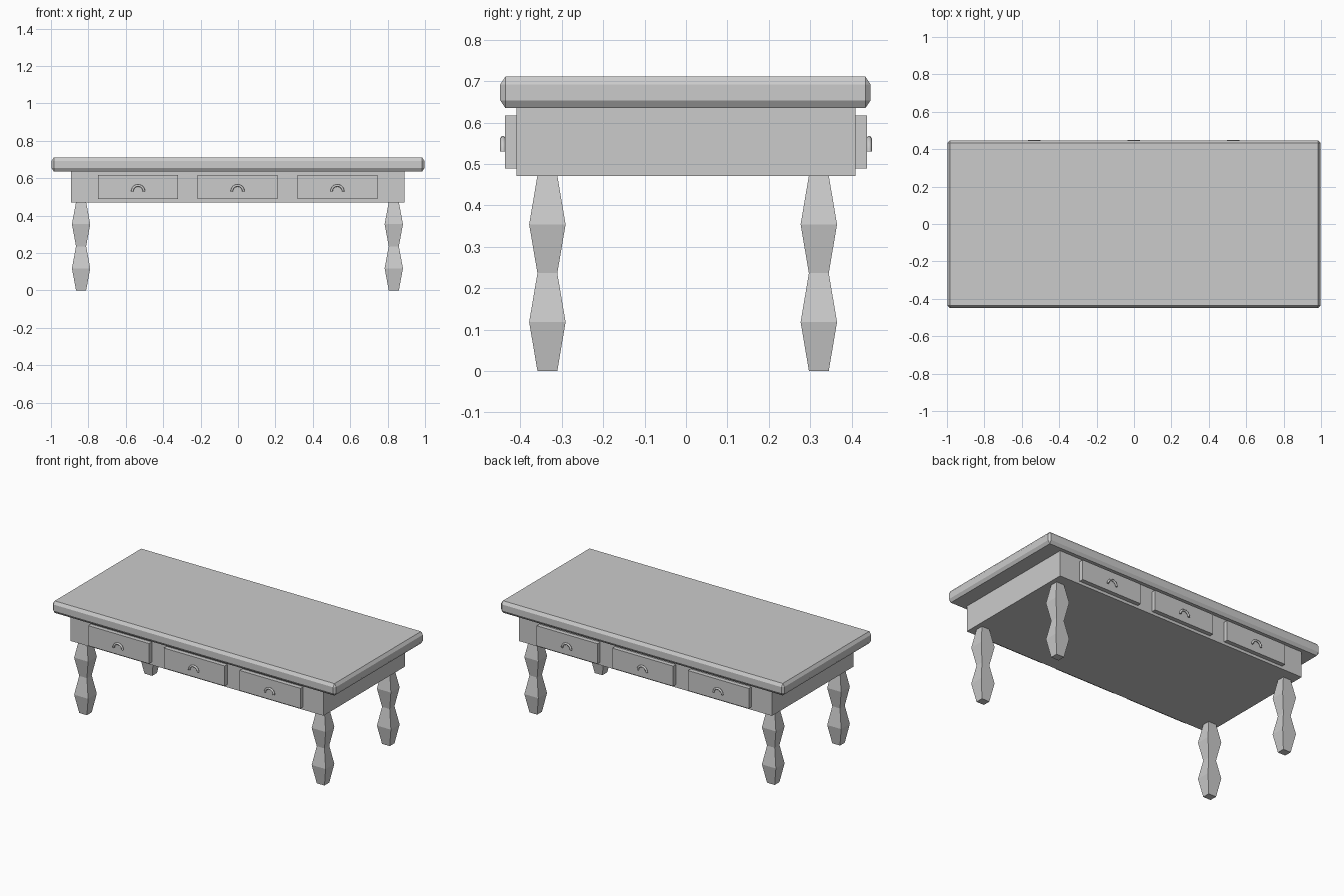
import bpy, bmesh, math
from mathutils import Matrix, Vector

old = bpy.data.objects.get("Cube")
if old:
    bpy.data.objects.remove(old, do_unlink=True)

# One plain grey for the whole table
GREY = (0.6, 0.6, 0.6, 1)
grey = bpy.data.materials.new("plain grey")
grey.diffuse_color = GREY
grey.use_nodes = True
grey.node_tree.nodes["Principled BSDF"].inputs["Base Color"].default_value = GREY


def finish(bm, name):
    bmesh.ops.recalc_face_normals(bm, faces=bm.faces)
    mesh = bpy.data.meshes.new(name)
    bm.to_mesh(mesh)
    bm.free()
    mesh.materials.append(grey)
    obj = bpy.data.objects.new(name, mesh)
    bpy.context.collection.objects.link(obj)
    return obj


def box(name, low, high, chamfer=0, stretch=1):
    """Box between two corners; stretch makes its chamfer taller than wide."""
    low, high = Vector(low), Vector(high)
    size = high - low
    size.z /= stretch
    bm = bmesh.new()
    bmesh.ops.create_cube(bm, size=1)
    bmesh.ops.scale(bm, vec=size, verts=bm.verts)
    if chamfer:
        bmesh.ops.bevel(bm, geom=bm.edges[:], offset=chamfer,
                        segments=1, affect='EDGES')
    bmesh.ops.scale(bm, vec=(1, 1, stretch), verts=bm.verts)
    bmesh.ops.translate(bm, vec=(low + high) / 2, verts=bm.verts)
    return finish(bm, name)


def leg(name, x, y):
    """Square leg with two diamond-shaped swellings."""
    bm = bmesh.new()
    rings = []
    for i in range(5):
        hx, hy = (0.049, 0.044) if i % 2 else (0.027, 0.024)
        rings.append([bm.verts.new((x + sx * hx, y + sy * hy, i * 0.118))
                      for sx, sy in ((-1, -1), (1, -1), (1, 1), (-1, 1))])
    for a, b in zip(rings, rings[1:]):
        for k in range(4):
            n = (k + 1) % 4
            bm.faces.new((a[k], a[n], b[n], b[k]))
    bm.faces.new(rings[0])
    bm.faces.new(rings[-1])
    return finish(bm, name)


def handle(name, x, y, z, radius=0.031, tube=0.0065, steps=12, sides=8):
    """Upright half ring."""
    bm = bmesh.new()
    rings = []
    for i in range(steps + 1):
        a = math.pi * i / steps
        ring = []
        for k in range(sides):
            t = math.tau * k / sides
            r = radius + tube * math.cos(t)
            ring.append(bm.verts.new((x + r * math.cos(a),
                                      y + tube * math.sin(t),
                                      z + r * math.sin(a))))
        rings.append(ring)
    for a, b in zip(rings, rings[1:]):
        for k in range(sides):
            n = (k + 1) % sides
            bm.faces.new((a[k], a[n], b[n], b[k]))
    bm.faces.new(rings[0])
    bm.faces.new(rings[-1])
    obj = finish(bm, name)
    obj.data.shade_smooth()
    obj.data.set_sharp_from_angle(angle=math.radians(50))
    return obj


# Top slab and body
box("table_top", (-0.997, -0.449, 0.635), (0.997, 0.446, 0.711), 0.0125, 1.5)
box("body", (-0.892, -0.41, 0.471), (0.889, 0.41, 0.637))

# Legs
for side, x in (("right", -0.839), ("left", 0.833)):
    for end, y in (("front", -0.335), ("back", 0.321)):
        leg(f"{end}_{side}_leg", x, y)

# Drawers with handles on both long sides
for end, s in (("front", -1), ("back", 1)):
    for place, x in (("right", -0.534), ("middle", -0.002), ("left", 0.531)):
        ys = sorted((s * 0.40, s * 0.437))
        box(f"{end}_{place}_drawer", (x - 0.214, ys[0], 0.489),
            (x + 0.214, ys[1], 0.617))
        handle(f"{end}_{place}_handle", x, s * 0.4425, 0.530)
